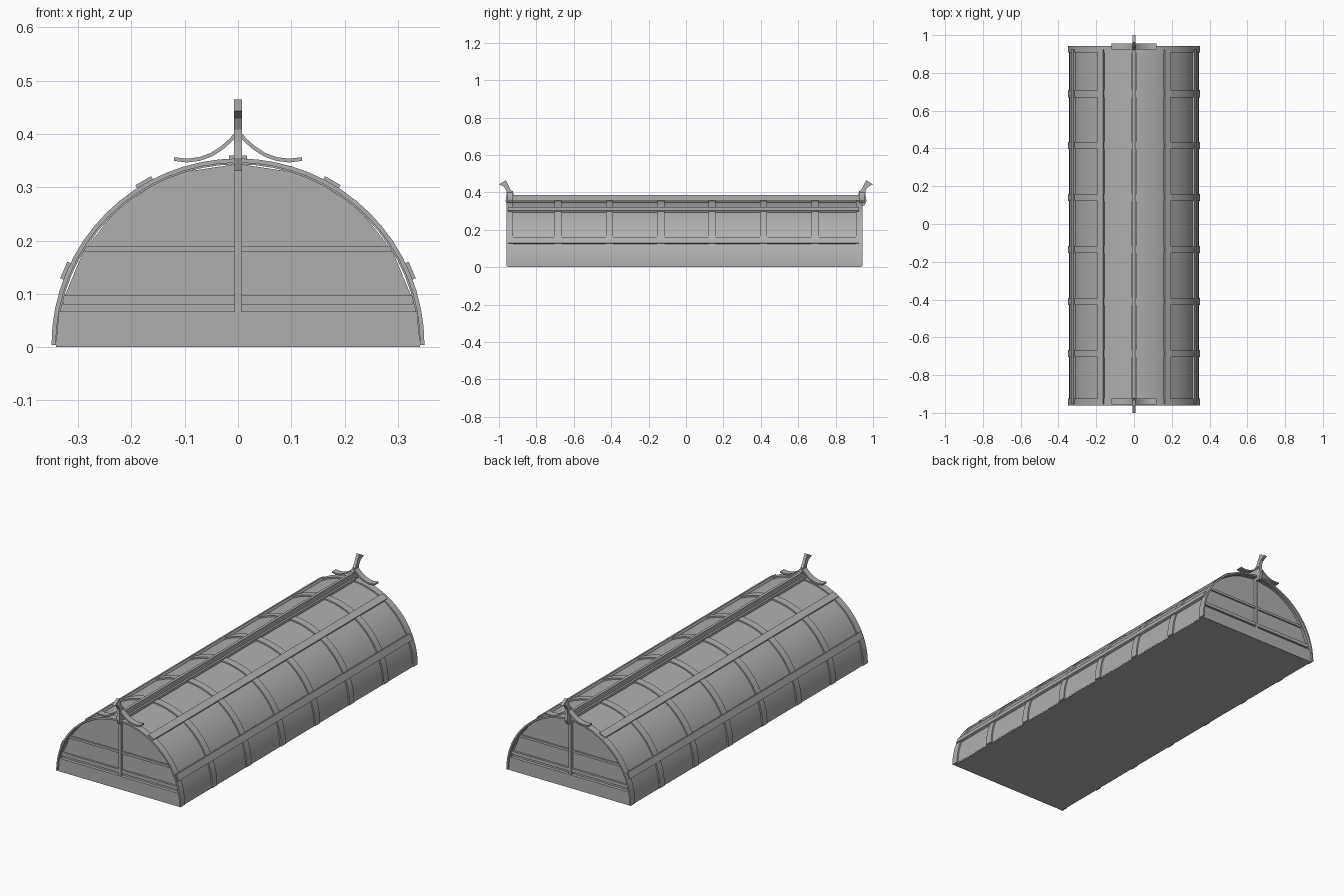
import bpy, bmesh, math

if "Cube" in bpy.data.objects:
    bpy.data.objects.remove(bpy.data.objects["Cube"])

R, Z0 = 0.35, 0.004

# Dark grey used on every part
grey = bpy.data.materials.new("dark_grey")
grey.diffuse_color = (0.43, 0.43, 0.43, 1)
grey.use_nodes = True
grey.node_tree.nodes["Principled BSDF"].inputs["Base Color"].default_value = grey.diffuse_color


def prism(name, pts, a, b, axis='Y', smooth=False):
    """Extrude a closed outline: (x,z) along Y or (y,z) along X."""
    bm = bmesh.new()
    put = (lambda p, d: (p[0], d, p[1])) if axis == 'Y' else (lambda p, d: (d, p[0], p[1]))
    lo = [bm.verts.new(put(p, a)) for p in pts]
    hi = [bm.verts.new(put(p, b)) for p in pts]
    n = len(pts)
    bm.faces.new(lo)
    bm.faces.new(hi[::-1])
    for i in range(n):
        j = (i + 1) % n
        bm.faces.new((lo[j], lo[i], hi[i], hi[j]))
    bmesh.ops.recalc_face_normals(bm, faces=bm.faces)
    me = bpy.data.meshes.new(name)
    bm.to_mesh(me)
    bm.free()
    me.materials.append(grey)
    ob = bpy.data.objects.new(name, me)
    bpy.context.collection.objects.link(ob)
    if smooth:
        bpy.context.view_layer.objects.active = ob
        bpy.ops.object.select_all(action='DESELECT')
        ob.select_set(True)
        bpy.ops.object.shade_smooth_by_angle(angle=math.radians(30))
    return ob


def box(name, x0, x1, y0, y1, z0, z1):
    return prism(name, [(x0, z0), (x1, z0), (x1, z1), (x0, z1)], y0, y1)


def arc(r, n=32):
    return [(r * math.cos(math.pi * i / n), Z0 + r * math.sin(math.pi * i / n)) for i in range(n + 1)]


def arch(name, r_in, r_out, y0, y1):
    return prism(name, arc(r_out) + arc(r_in)[::-1], y0, y1, smooth=True)


# Vaulted roof skin, end arches and hoops
arch("roof_shell", 0.339, 0.343, -0.95, 0.93)
arch("end_arch_front", 0.342, R, -0.96, -0.925)
arch("end_arch_back", 0.342, R, 0.908, 0.943)
for i, y in enumerate((-0.685, -0.41, -0.135, 0.14, 0.415, 0.69)):
    arch(f"hoop_{i}", 0.341, R, y - 0.019, y + 0.019)

# Lengthwise battens, tangent to the vault
for i, deg in enumerate((23.3, 60, 90, 120, 156.7)):
    t = math.radians(deg)
    c, s = math.cos(t), math.sin(t)
    pts = [(r * c - w * s, Z0 + r * s + w * c)
           for r, w in ((0.344, -0.017), (0.356, -0.017), (0.356, 0.017), (0.344, 0.017))]
    prism(f"batten_{i}", pts, -0.952, 0.925)
box("ridge_fin", -0.007, 0.007, -0.935, 0.93, 0.335, 0.386)

# Floor
box("floor", -0.342, 0.342, -0.953, 0.935, 0.0, 0.008)

# Gable ends: faceted panel, boards and centre post
half = [(0.342, 0.004), (0.336, 0.07), (0.29, 0.18), (0.225, 0.262), (0.125, 0.325)]
panel = half + [(0, 0.344)] + [(-x, z) for x, z in reversed(half)]
for side, y, s in (("front", -0.953, 1), ("back", 0.935, -1)):
    def span(a, b):
        return sorted((y + s * a, y + s * b))
    prism(f"gable_panel_{side}", panel, *span(0.016, 0.026))
    base = [(-0.342, 0.003), (0.342, 0.003), (0.336, 0.067), (-0.336, 0.067)]
    prism(f"base_board_{side}", base, *span(0, 0.02))
    box(f"low_rail_{side}", -0.328, 0.328, *span(0.006, 0.02), 0.08, 0.097)
    box(f"mid_rail_{side}", -0.288, 0.288, *span(0.008, 0.02), 0.178, 0.19)
    box(f"centre_post_{side}", -0.007, 0.007, *span(0.002, 0.02), 0.067, 0.344)

# Finials: flared horn with two curled arms at each end
horn = [(0.915, 0.33), (0.955, 0.33), (0.965, 0.355), (0.96, 0.385), (0.96, 0.408), (0.972, 0.43),
        (1.0, 0.443), (0.963, 0.465), (0.945, 0.428), (0.935, 0.41), (0.922, 0.395), (0.917, 0.37)]
path = [(0.0, 0.404), (0.012, 0.39), (0.03, 0.374), (0.05, 0.361), (0.072, 0.353),
        (0.096, 0.35), (0.12, 0.353)]
for side, s in (("front", -1), ("back", 1)):
    prism(f"finial_horn_{side}", [(s * y, z) for y, z in horn], -0.0075, 0.0075, 'X')
    for m in (-1, 1):
        # thicken the path along its normal
        up, dn = [], []
        for i, (x, z) in enumerate(path):
            a, b = path[max(i - 1, 0)], path[min(i + 1, len(path) - 1)]
            dx, dz = b[0] - a[0], b[1] - a[1]
            l = math.hypot(dx, dz)
            nx, nz = -dz / l * 0.0035, dx / l * 0.0035
            up.append((m * (x + nx), z + nz))
            dn.append((m * (x - nx), z - nz))
        prism(f"finial_arm_{side}_{'left' if m < 0 else 'right'}", up + dn[::-1],
              *sorted((s * 0.925, s * 0.956)), smooth=True)
